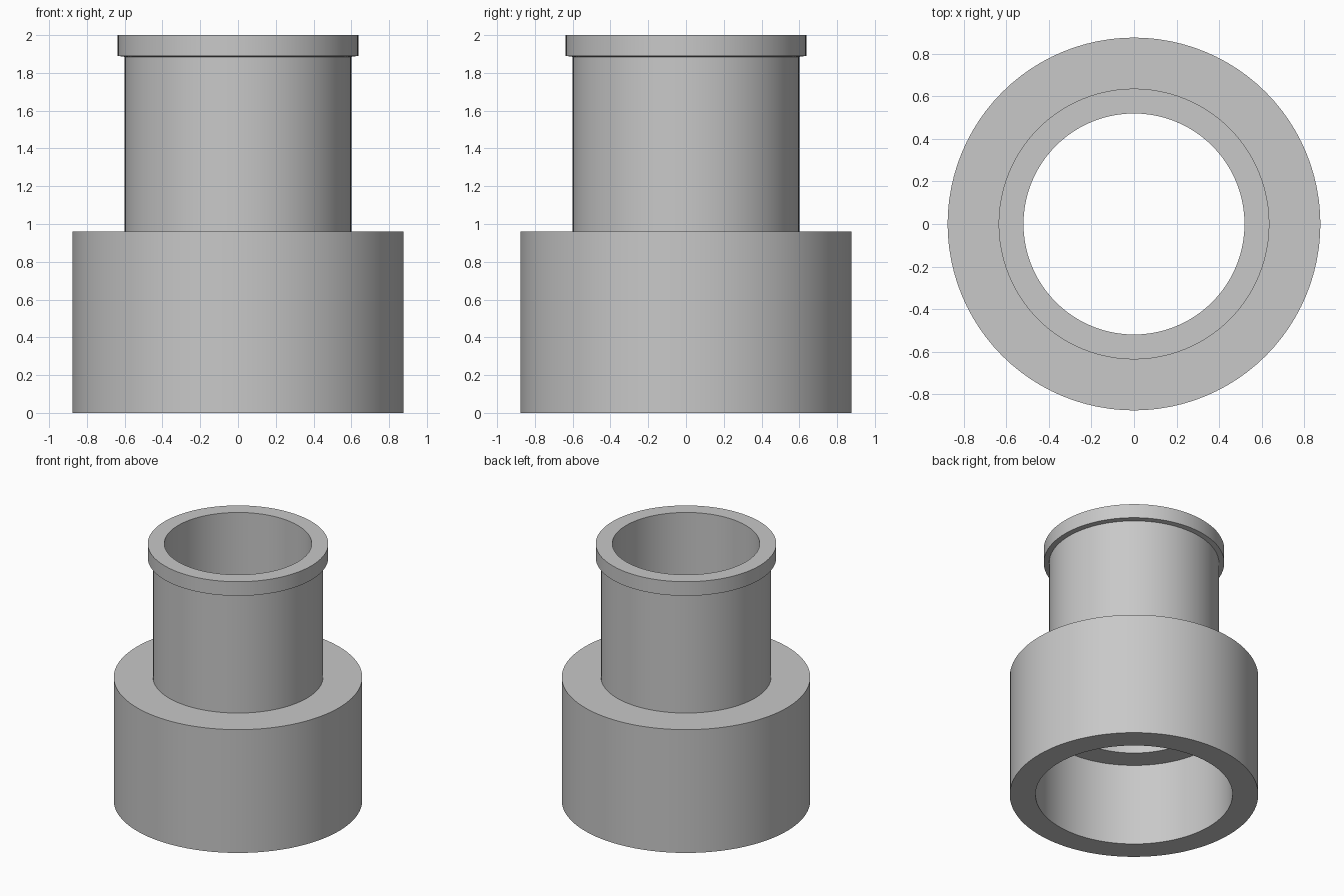
import bpy
import bmesh
import math

old = bpy.data.objects.get("Cube")
if old:
    bpy.data.objects.remove(old, do_unlink=True)

SEGMENTS = 96

# Plain grey for the whole fitting
grey = bpy.data.materials.new("plain_grey")
grey.use_nodes = True
colour = (0.58, 0.58, 0.58, 1)
grey.diffuse_color = colour
grey.node_tree.nodes["Principled BSDF"].inputs["Base Color"].default_value = colour

# Closed cross-section of the stepped sleeve: (radius, height)
BORE, SOCKET, BASE, NECK, LIP = 0.52, 0.695, 0.877, 0.6, 0.637
profile = [
    (SOCKET, 0), (BASE, 0), (BASE, 0.96),           # wide base
    (NECK, 0.96), (NECK, 1.885),                    # neck
    (LIP, 1.89), (LIP, 2),                          # top lip
    (BORE, 2), (BORE, 0.64), (SOCKET, 0.64),        # bore and socket ledge
]


def revolve(name, points, material):
    """Spin a closed profile around z into a solid ring."""
    bm = bmesh.new()
    rings = []
    for i in range(SEGMENTS):
        a = math.tau * i / SEGMENTS
        rings.append([bm.verts.new((r * math.cos(a), r * math.sin(a), z)) for r, z in points])
    n = len(points)
    for i, ring in enumerate(rings):
        nxt = rings[(i + 1) % SEGMENTS]
        for j in range(n):
            k = (j + 1) % n
            bm.faces.new((ring[j], nxt[j], nxt[k], ring[k]))
    bmesh.ops.recalc_face_normals(bm, faces=bm.faces)
    mesh = bpy.data.meshes.new(name)
    bm.to_mesh(mesh)
    bm.free()
    mesh.materials.append(material)
    obj = bpy.data.objects.new(name, mesh)
    bpy.context.collection.objects.link(obj)
    return obj


sleeve = revolve("stepped_sleeve", profile, grey)

# Smooth walls, crisp rims
bpy.ops.object.select_all(action="DESELECT")
sleeve.select_set(True)
bpy.context.view_layer.objects.active = sleeve
bpy.ops.object.shade_smooth_by_angle(angle=math.radians(30))
